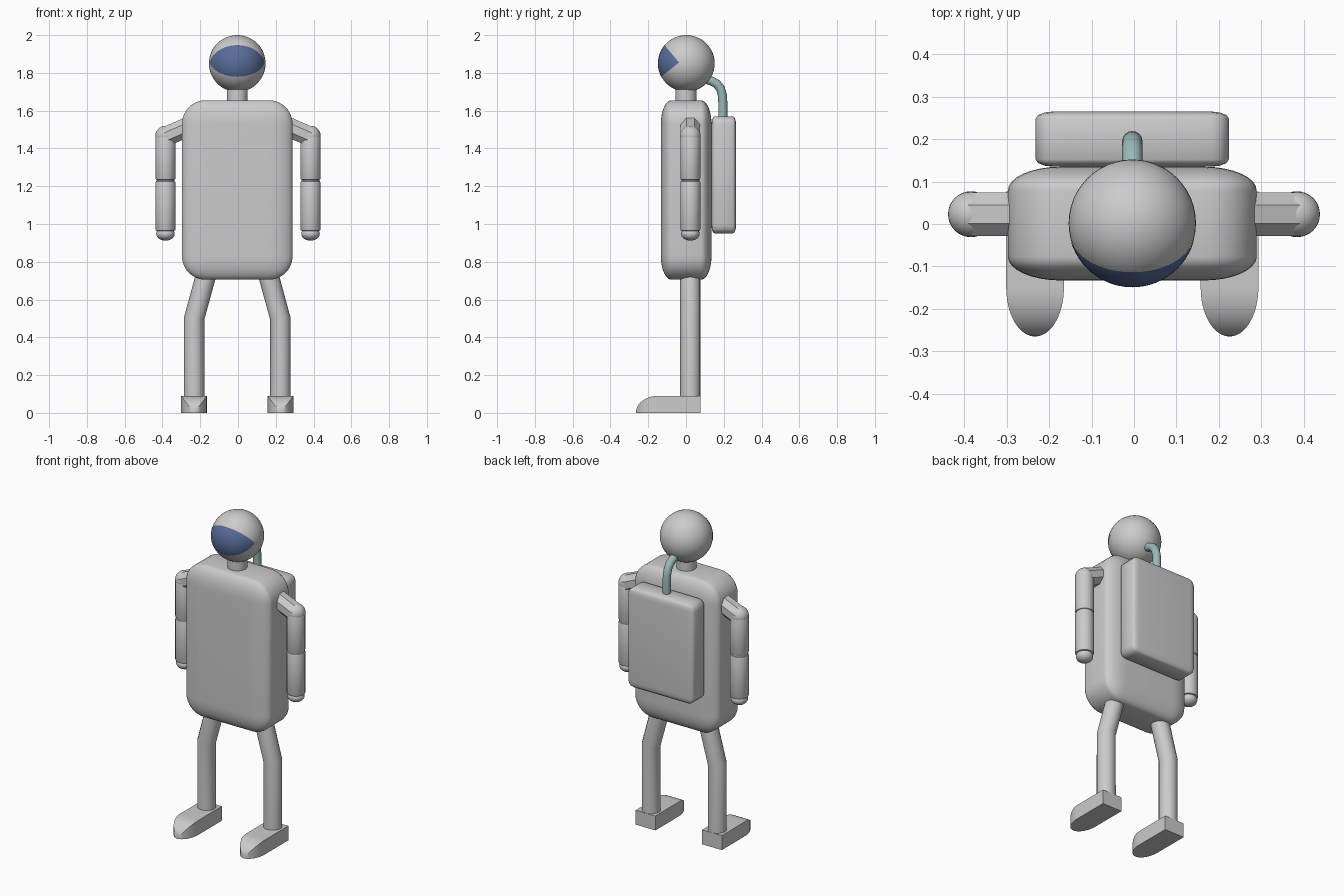
import bpy, bmesh, math
from mathutils import Vector, Matrix

if "Cube" in bpy.data.objects:
    bpy.data.objects.remove(bpy.data.objects["Cube"])

CX = -0.004   # body sits a hair left of centre
LIMB_Y = 0.023


def finish(name, bm, angle=35):
    bmesh.ops.recalc_face_normals(bm, faces=bm.faces)
    me = bpy.data.meshes.new(name)
    bm.to_mesh(me)
    bm.free()
    me.shade_smooth()
    me.set_sharp_from_angle(angle=math.radians(angle))
    ob = bpy.data.objects.new(name, me)
    bpy.context.collection.objects.link(ob)
    return ob


def colour(ob, name, rgb):
    mat = bpy.data.materials.new(name)
    mat.diffuse_color = (*rgb, 1)
    mat.use_nodes = True
    mat.node_tree.nodes["Principled BSDF"].inputs["Base Color"].default_value = mat.diffuse_color
    ob.data.materials.append(mat)


def sphere(name, loc, radii, u=32, v=16):
    bm = bmesh.new()
    bmesh.ops.create_uvsphere(bm, u_segments=u, v_segments=v, radius=1)
    bm.transform(Matrix.Translation(loc) @ Matrix.Diagonal((*radii, 1)))
    return finish(name, bm)


def rod(name, a, b, r, sides=16, bevel=0):
    a, b = Vector(a), Vector(b)
    bm = bmesh.new()
    bmesh.ops.create_cone(bm, cap_ends=True, segments=sides, radius1=r, radius2=r,
                          depth=(b - a).length)
    bm.transform(Matrix.Rotation(math.pi / sides, 4, 'Z'))
    if bevel:
        rims = [e for e in bm.edges if any(len(f.verts) > 4 for f in e.link_faces)]
        bmesh.ops.bevel(bm, geom=rims, offset=bevel, segments=2, profile=0.5, affect='EDGES')
    rot = (b - a).to_track_quat('Z', 'Y').to_matrix().to_4x4()
    bm.transform(Matrix.Translation((a + b) / 2) @ rot)
    return finish(name, bm)


def round_box(name, loc, size, radius, depth_radius, segments):
    # bevel a deeper box, then squash it so the rounding is shallower front to back
    squash = depth_radius / radius
    bm = bmesh.new()
    bmesh.ops.create_cube(bm, size=1)
    bm.transform(Matrix.Diagonal((size[0], size[1] / squash, size[2], 1)))
    bmesh.ops.bevel(bm, geom=bm.edges[:], offset=radius, segments=segments,
                    profile=0.5, affect='EDGES')
    bm.transform(Matrix.Translation(loc) @ Matrix.Diagonal((1, squash, 1, 1)))
    return finish(name, bm)


def tube(name, points, r):
    cu = bpy.data.curves.new(name, 'CURVE')
    cu.dimensions = '3D'
    cu.bevel_depth = r
    cu.bevel_resolution = 6
    cu.use_fill_caps = True
    sp = cu.splines.new('POLY')
    sp.points.add(len(points) - 1)
    for p, co in zip(sp.points, points):
        p.co = (*co, 1)
    ob = bpy.data.objects.new(name, cu)
    bpy.context.collection.objects.link(ob)
    return ob


def foot(name, x):
    # rectangular section whose width and height shrink together round the toe
    bm = bmesh.new()
    w, h, toe_start, toe_len = 0.068, 0.09, -0.15, 0.115
    stations = [(0.077, 1.0)]
    for i in range(13):
        a = math.radians(89) * i / 12
        stations.append((toe_start - toe_len * math.sin(a), math.cos(a)))
    rings = [[bm.verts.new((x + sx * w * k, y, z * h * k))
              for sx, z in ((-1, 0), (1, 0), (1, 1), (-1, 1))] for y, k in stations]
    for r0, r1 in zip(rings, rings[1:]):
        for j in range(4):
            bm.faces.new((r0[j], r0[(j + 1) % 4], r1[(j + 1) % 4], r1[j]))
    bm.faces.new(rings[0])
    bm.faces.new(rings[-1])
    return finish(name, bm)


# Head, neck, torso and backpack
HEAD = Vector((CX, 0.002, 1.85))
sphere("head", HEAD, (0.15, 0.15, 0.15), 48, 24)
rod("neck", (CX, 0, 1.62), (CX, 0, 1.74), 0.056, 24)
round_box("torso", (CX, 0.001, 1.18), (0.586, 0.268, 0.95), 0.125, 0.056, 8)
round_box("backpack", (CX, 0.2, 1.26), (0.455, 0.13, 0.62), 0.042, 0.017, 3)

# Visor: wedge-shaped slice of the head surface
bm = bmesh.new()
bmesh.ops.create_uvsphere(bm, u_segments=64, v_segments=32, radius=0.151)
bm.transform(Matrix.Translation(HEAD))
for normal in ((0, 1.2, 1), (0, 0.8, -1)):
    bmesh.ops.bisect_plane(bm, geom=bm.verts[:] + bm.edges[:] + bm.faces[:],
                           plane_co=(0, -0.037, 1.855), plane_no=normal, clear_outer=True)
me_visor = finish("visor", bm)
colour(me_visor, "visor_blue", (0.10, 0.15, 0.32))

# Air hose from the backpack to the back of the head
hose = tube("air_hose", [(CX, 0.09, 1.772), (CX, 0.135, 1.757), (CX, 0.163, 1.742),
                         (CX, 0.183, 1.716), (CX, 0.193, 1.68), (CX, 0.195, 1.64),
                         (CX, 0.195, 1.56)], 0.024)
colour(hose, "hose_teal", (0.33, 0.48, 0.48))

for side, s in (("left", -1), ("right", 1)):
    # Arm
    ax = s * 0.384
    rod(side + "_shoulder", (s * 0.24, LIMB_Y, 1.525), (ax, LIMB_Y, 1.462), 0.056, 8)
    sphere(side + "_shoulder_joint", (ax, LIMB_Y, 1.466), (0.054,) * 3)
    rod(side + "_upper_arm", (ax, LIMB_Y, 1.468), (ax, LIMB_Y, 1.233), 0.054, 16, 0.008)
    sphere(side + "_elbow", (ax, LIMB_Y, 1.23), (0.048,) * 3)
    rod(side + "_forearm", (ax, LIMB_Y, 1.228), (ax, LIMB_Y, 0.963), 0.054, 16, 0.008)
    sphere(side + "_hand", (ax, LIMB_Y, 0.948), (0.049, 0.049, 0.036))

    # Leg and foot
    tube(side + "_leg", [(CX + s * 0.157, LIMB_Y, 0.76), (CX + s * 0.228, LIMB_Y, 0.5),
                         (CX + s * 0.228, LIMB_Y, 0.03)], 0.054)
    foot(side + "_foot", CX + s * 0.229)
